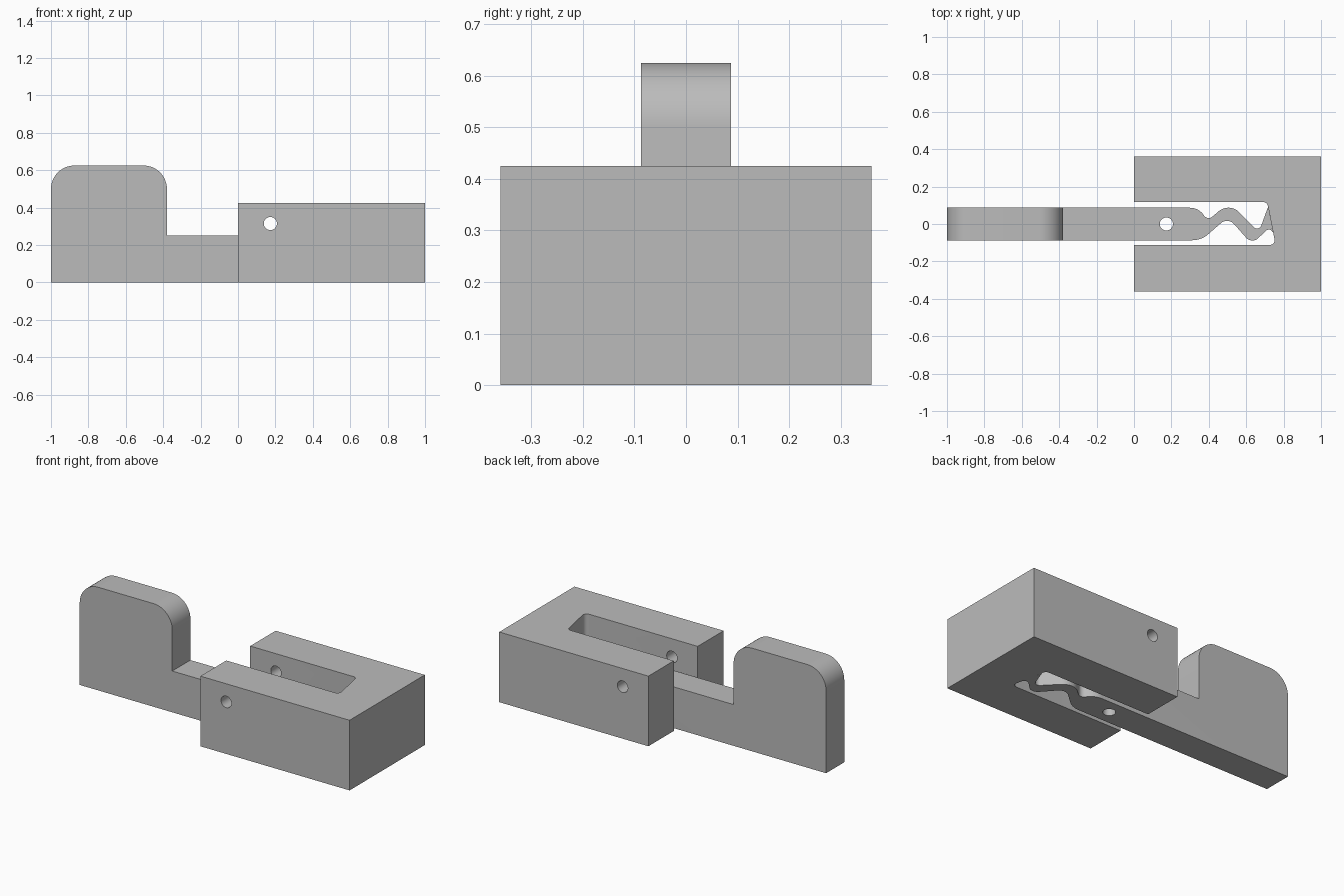
import bpy, bmesh, math
from mathutils import Vector

default = bpy.data.objects.get("Cube")
if default:
    bpy.data.objects.remove(default, do_unlink=True)

# One plain grey for the whole model
grey = bpy.data.materials.new("plain grey")
grey.use_nodes = True
colour = (0.5, 0.5, 0.5, 1)
grey.diffuse_color = colour
grey.node_tree.nodes["Principled BSDF"].inputs["Base Color"].default_value = colour


def prism(name, points, low, high, side=False):
    """Extrude an outline along z, or along y when side is set."""
    bm = bmesh.new()
    place = (lambda a, b: (a, low, b)) if side else (lambda a, b: (a, b, low))
    face = bm.faces.new([bm.verts.new(place(a, b)) for a, b in points])
    depth = Vector((0, high - low, 0) if side else (0, 0, high - low))
    new = bmesh.ops.extrude_face_region(bm, geom=[face])["geom"]
    bmesh.ops.translate(bm, vec=depth, verts=[v for v in new if isinstance(v, bmesh.types.BMVert)])
    bmesh.ops.recalc_face_normals(bm, faces=bm.faces)
    mesh = bpy.data.meshes.new(name)
    bm.to_mesh(mesh)
    bm.free()
    mesh.materials.append(grey)
    obj = bpy.data.objects.new(name, mesh)
    bpy.context.collection.objects.link(obj)
    return obj


def rounded(corners, steps=8):
    """Outline whose corners (x, y, radius) are replaced by arcs."""
    out = []
    for i, (x, y, r) in enumerate(corners):
        p = Vector((x, y))
        if r == 0:
            out.append(p)
            continue
        u = (Vector(corners[i - 1][:2]) - p).normalized()
        v = (Vector(corners[(i + 1) % len(corners)][:2]) - p).normalized()
        half = u.angle(v) / 2
        centre = p + (u + v).normalized() * r / math.sin(half)
        start = p + u * r / math.tan(half) - centre
        end = p + v * r / math.tan(half) - centre
        sweep = math.pi - 2 * half
        for k in range(steps + 1):
            t = k / steps
            out.append(centre + (start * math.sin((1 - t) * sweep)
                                 + end * math.sin(t * sweep)) / math.sin(sweep))
    return out


def circle(x, y, r, n=32):
    return [(x + r * math.cos(math.tau * i / n), y + r * math.sin(math.tau * i / n)) for i in range(n)]


def combine(obj, tool, operation):
    mod = obj.modifiers.new(operation.lower(), "BOOLEAN")
    mod.operation, mod.object, mod.solver = operation, tool, "EXACT"
    bpy.context.view_layer.objects.active = obj
    bpy.ops.object.modifier_apply(modifier=mod.name)
    bpy.data.objects.remove(tool, do_unlink=True)


# Housing block: slot with a slanted end wall, and a cross hole
housing = prism("housing", [(0, -.36), (1, -.36), (1, .36), (0, .36)], 0, .425)
slot = rounded([(-.2, .117, 0), (-.2, -.112, 0), (.757, -.112, .025), (.712, .117, .025)])
combine(housing, prism("slot_cutter", slot, -.1, .6), "DIFFERENCE")
combine(housing, prism("cross_hole_cutter", circle(.173, .315, .035), -.5, .5, True), "DIFFERENCE")

# Handle arm: side profile trimmed by the plan outline of the zigzag spring
profile = rounded([(-1, 0, 0), (.8, 0, 0), (.8, .25, 0), (-.38, .25, 0),
                   (-.38, .625, .125), (-1, .625, .125)], 12)
arm = prism("handle_arm", profile, -.2, .2, True)
plan = rounded([(-1.1, -.087, 0), (.36, -.087, .13), (.502, .037, .05), (.63, -.108, .045),
                (.727, -.016, .022), (.744, -.048, 0), (.717, .092, 0), (.667, -.045, .025),
                (.51, .117, .08), (.394, .018, .03), (.345, .087, .09), (-1.1, .087, 0)])
combine(arm, prism("plan_trimmer", plan, -.1, .8), "INTERSECT")
combine(arm, prism("pin_hole_cutter", circle(.173, 0, .035), -.1, .8), "DIFFERENCE")

# Smooth the rounded walls, keep the edges sharp
for obj in (housing, arm):
    bpy.ops.object.select_all(action="DESELECT")
    obj.select_set(True)
    bpy.context.view_layer.objects.active = obj
    bpy.ops.object.shade_smooth_by_angle(angle=math.radians(30))
